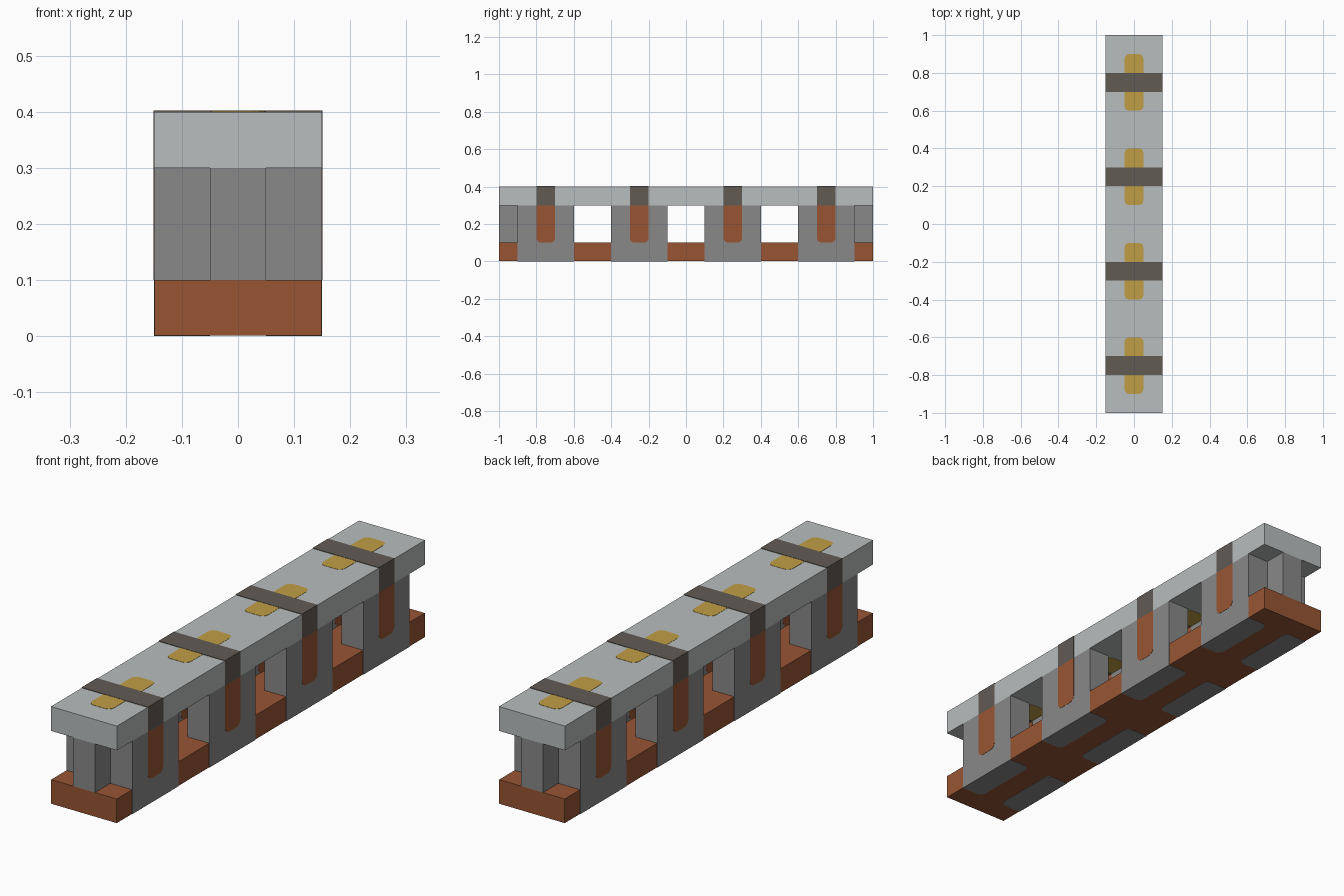
import bpy
import bmesh

default = bpy.data.objects.get("Cube")
if default:
    bpy.data.objects.remove(default, do_unlink=True)


def material(name, rgb):
    """Flat material from an 8-bit display colour."""
    lin = [((c / 255 + 0.055) / 1.055) ** 2.4 for c in rgb] + [1.0]
    mat = bpy.data.materials.new(name)
    mat.use_nodes = True
    mat.diffuse_color = lin
    bsdf = mat.node_tree.nodes["Principled BSDF"]
    bsdf.inputs["Base Color"].default_value = lin
    bsdf.inputs["Roughness"].default_value = 0.9
    return mat


pale = material("pale stone", (185, 189, 189))
grey = material("grey stone", (137, 137, 137))
clay = material("clay brown", (152, 85, 52))
dark = material("dark band", (97, 91, 84))
gold = material("gold", (192, 158, 68))


def block(name, lo, hi, mat, rounded=None, radius=0.025):
    """Box between two corners; edges chosen by the rounded rule get bevelled."""
    bm = bmesh.new()
    bmesh.ops.create_cube(bm, size=1)
    for v in bm.verts:
        v.co = [a + (b - a) * (c + 0.5) for a, b, c in zip(lo, hi, v.co)]
    if rounded:
        edges = [e for e in bm.edges
                 if rounded(e.verts[0].co - e.verts[1].co,
                            (e.verts[0].co + e.verts[1].co) / 2)]
        bmesh.ops.bevel(bm, geom=edges, offset=radius, segments=3,
                        profile=0.5, affect='EDGES')
    mesh = bpy.data.meshes.new(name)
    bm.to_mesh(mesh)
    bm.free()
    mesh.materials.append(mat)
    obj = bpy.data.objects.new(name, mesh)
    bpy.context.collection.objects.link(obj)
    return obj


U = 0.1            # building unit
W = 1.5 * U        # half width
E = 0.001          # how far inlays stand proud

# Long base and roof slab
block("base", (-W + E, -1, E), (W - E, 1, U), clay)
block("roof_slab", (-W, -1, 3 * U), (W, 1, 4 * U), pale)

# Centre posts closing both ends
for y, end in ((-1, "front"), (1 - U, "back")):
    block(end + "_end_post", (-U / 2, y, U), (U / 2, y + U, 3 * U), grey)

for i, y in enumerate((-0.75, -0.25, 0.25, 0.75), 1):
    # Gold inlay running through the roof, crossed by a dark band
    block(f"gold_inlay_{i}", (-U / 2, y - W, 3 * U - E), (U / 2, y + W, 4 * U + E),
          gold, lambda d, m: abs(d.z) > 0)
    block(f"roof_band_{i}", (-W - E, y - U / 2, 3 * U - 2 * E),
          (W + E, y + U / 2, 4 * U + 2 * E), dark)

    # Paired walls with a passage between them
    for s, side in ((-1, "right"), (1, "left")):
        def span(inner, outer):
            return sorted((s * inner, s * outer))

        x0, x1 = span(U / 2, W)
        block(f"{side}_wall_{i}", (x0, y - W, U), (x1, y + W, 3 * U), grey)
        block(f"{side}_foot_{i}", (x0, y - W, 0), (x1, y + W, U), grey,
              lambda d, m: abs(d.z) > 0 and abs(m.x) < U)
        x0, x1 = span(U / 2 - E, W + E)
        block(f"{side}_clay_panel_{i}", (x0, y - U / 2, U), (x1, y + U / 2, 3 * U),
              clay, lambda d, m: abs(d.x) > 0 and m.z < 2 * U)
